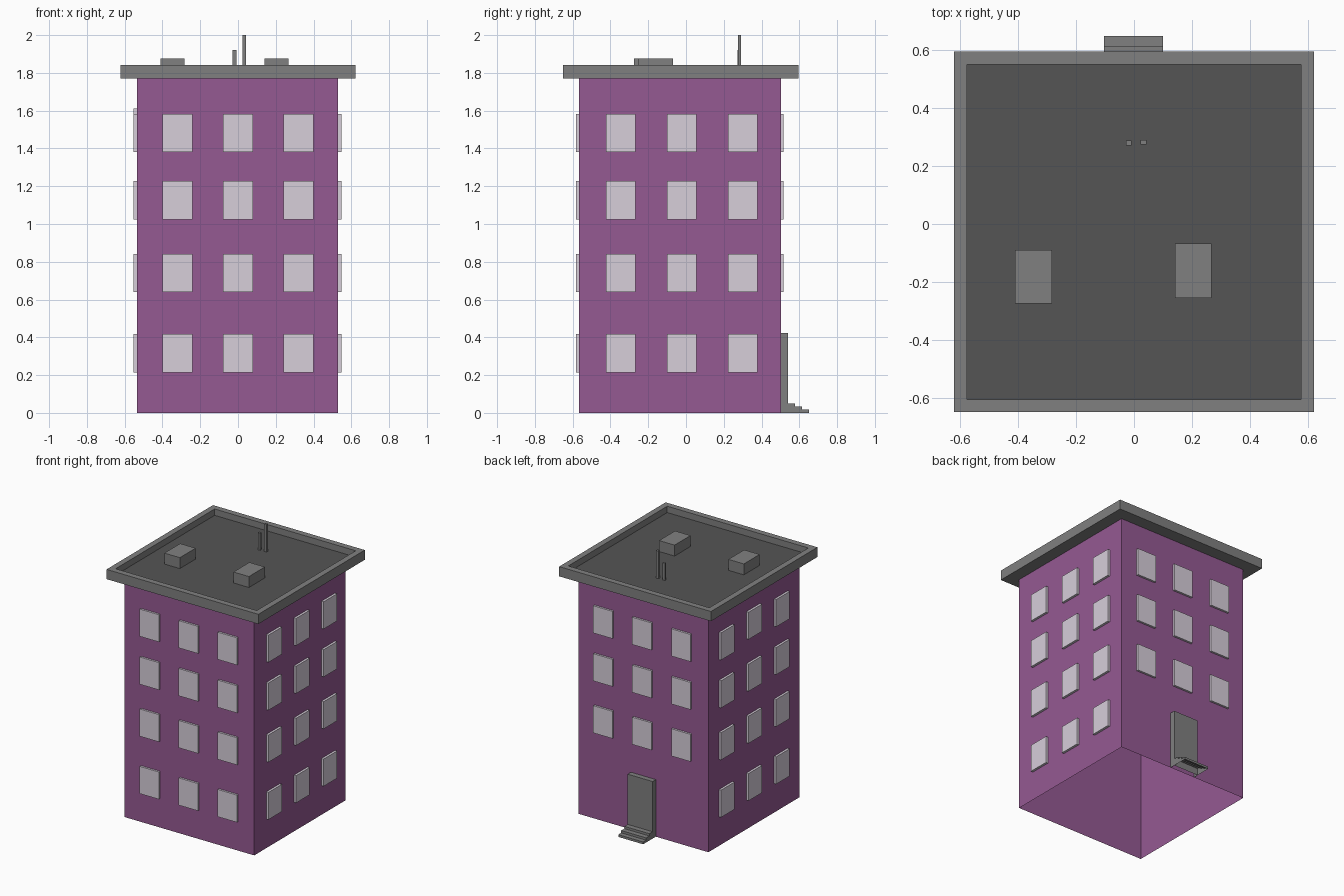
import bpy, bmesh
from mathutils import Vector

if "Cube" in bpy.data.objects:
    bpy.data.objects.remove(bpy.data.objects["Cube"])


def material(name, rgb):
    m = bpy.data.materials.new(name)
    m.diffuse_color = (*rgb, 1)
    m.use_nodes = True
    m.node_tree.nodes["Principled BSDF"].inputs["Base Color"].default_value = m.diffuse_color
    return m


PURPLE = material("purple_wall", (0.30, 0.10, 0.29))
PALE = material("pale_window", (0.68, 0.62, 0.70))
DARK = material("dark_roof", (0.09, 0.09, 0.09))


def add_box(bm, lo, hi, open_dirs=()):
    """Add a box to bm, leaving out faces that point along open_dirs."""
    lo, hi = Vector(lo), Vector(hi)
    made = bmesh.ops.create_cube(bm, size=1)["verts"]
    for v in made:
        v.co = Vector([(a + b) / 2 + c * (b - a) for a, b, c in zip(lo, hi, v.co)])
    faces = list({f for v in made for f in v.link_faces})
    for f in faces:
        f.normal_update()
    gone = [f for f in faces if any(f.normal.dot(Vector(d)) > 0.9 for d in open_dirs)]
    bmesh.ops.delete(bm, geom=gone, context='FACES_ONLY')


def finish(bm, name, *mats):
    me = bpy.data.meshes.new(name)
    bm.to_mesh(me)
    bm.free()
    for m in mats:
        me.materials.append(m)
    ob = bpy.data.objects.new(name, me)
    bpy.context.collection.objects.link(ob)
    return ob


def box(name, lo, hi, open_dirs=(), *mats):
    bm = bmesh.new()
    add_box(bm, lo, hi, open_dirs)
    return finish(bm, name, *mats)


DOWN, UP = (0, 0, -1), (0, 0, 1)
X0, X1, Y0, Y1 = -0.535, 0.53, -0.567, 0.502
WALL_TOP = 1.77

# Hollow wall shell, open underneath
box("walls", (X0, Y0, 0), (X1, Y1, WALL_TOP), (DOWN, UP), PURPLE)

# Windows: shallow panels on all four sides, in rows of three
ROWS = [0.215, 0.64, 1.025, 1.38]
W, H, T = 0.157, 0.202, 0.015
for side in ("front", "back", "left", "right"):
    bm = bmesh.new()
    for r, z in enumerate(ROWS):
        if side == "back" and r == 0:
            continue  # the door takes the ground floor
        for i in (-1, 0, 1):
            if side in ("front", "back"):
                c = 0.32 * i
                y, out = (Y0, -1) if side == "front" else (Y1, 1)
                ys = sorted((y, y + out * T))
                add_box(bm, (c - W / 2, ys[0], z), (c + W / 2, ys[1], z + H), [(0, -out, 0)])
            else:
                c = -0.023 + 0.323 * i
                x, out = (X0, -1) if side == "left" else (X1, 1)
                xs = sorted((x, x + out * (T + 0.002)))
                dz = 0.03 if (side, r, i) == ("left", 3, 0) else 0
                add_box(bm, (xs[0], c - W / 2, z + dz), (xs[1], c + W / 2, z + H + dz),
                        [(-out, 0, 0)])
    finish(bm, side + "_windows", PALE)

# Roof slab with a raised rim around a sunken dark floor
FLOOR = 1.795
bm = bmesh.new()
add_box(bm, (-0.622, -0.65, WALL_TOP), (0.622, 0.596, 1.842))
bm.normal_update()
top = [f for f in bm.faces if f.normal.z > 0.9]
bmesh.ops.inset_region(bm, faces=top, thickness=0.062)
ext = bmesh.ops.extrude_discrete_faces(bm, faces=top)["faces"]
for f in ext:
    f.material_index = 1
    for v in f.verts:
        v.co.z = FLOOR
grey = material("grey_roof", (0.216, 0.216, 0.216))
finish(bm, "roof", grey, DARK)

# Rooftop vents and antenna poles
for name, lo, hi in [
    ("left_vent", (-0.411, -0.275), (-0.284, -0.09, 1.876)),
    ("right_vent", (0.141, -0.255), (0.268, -0.068, 1.876)),
    ("short_pole", (-0.028, 0.272), (-0.009, 0.288, 1.922)),
    ("tall_pole", (0.023, 0.274), (0.043, 0.29, 2.0)),
]:
    box(name, (*lo, FLOOR), hi, (DOWN,), grey)

# Door and entrance steps at the back
DX0, DX1 = -0.104, 0.1
box("door", (DX0, Y1, 0), (DX1, 0.54, 0.423), (DOWN, (0, -1, 0)), grey)
profile = [(0.54, 0), (0.54, 0.051), (0.578, 0.051), (0.578, 0.034),
           (0.615, 0.034), (0.615, 0.017), (0.65, 0.017), (0.65, 0)]
bm = bmesh.new()
a = [bm.verts.new((DX0, y, z)) for y, z in profile]
b = [bm.verts.new((DX1, y, z)) for y, z in profile]
bm.faces.new(a)
bm.faces.new(b[::-1])
for i in range(1, len(profile) - 1):
    bm.faces.new((a[i], b[i], b[i + 1], a[i + 1]))
bmesh.ops.recalc_face_normals(bm, faces=bm.faces[:])
finish(bm, "steps", grey)
